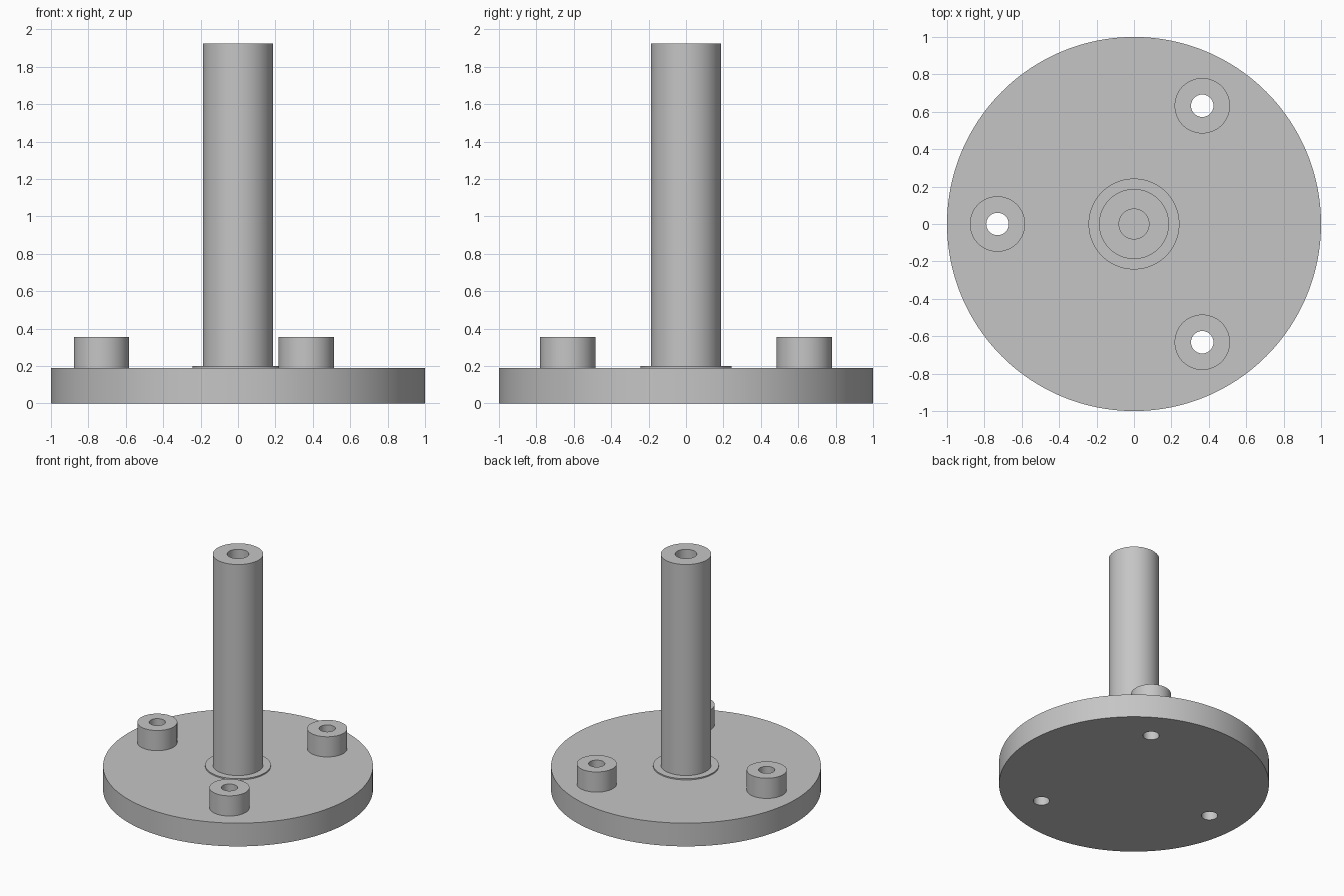
import bpy
import math

default = bpy.data.objects.get("Cube")
if default:
    bpy.data.objects.remove(default, do_unlink=True)

SEGMENTS = 96
PLATE_R, PLATE_TOP = 1.0, 0.19
POST_R, POST_TOP = 0.187, 1.925
BORE_R, BORE_FLOOR = 0.08, 1.45
COLLAR_R, COLLAR_TOP = 0.243, 0.2
BOSS_R, BOSS_TOP, HOLE_R = 0.148, 0.355, 0.06
BOLT_CIRCLE = 0.73

grey = bpy.data.materials.new("light_grey")
grey.use_nodes = True
colour = (0.56, 0.56, 0.56, 1)
grey.diffuse_color = colour
grey.node_tree.nodes["Principled BSDF"].inputs["Base Color"].default_value = colour


def finish(obj):
    bpy.ops.object.select_all(action="DESELECT")
    obj.select_set(True)
    bpy.context.view_layer.objects.active = obj
    bpy.ops.object.shade_smooth_by_angle(angle=math.radians(30))


def lathe(name, profile, location=(0, 0, 0)):
    """Turn a profile of (radius, height) points, listed from the outside bottom upward."""
    verts, faces, rings = [], [], []
    for r, z in profile:
        start = len(verts)
        rings.append(start)
        for i in range(SEGMENTS):
            a = math.tau * i / SEGMENTS
            verts.append((r * math.cos(a), r * math.sin(a), z))
    for low, high in zip(rings, rings[1:]):
        for i in range(SEGMENTS):
            j = (i + 1) % SEGMENTS
            faces.append((low + i, low + j, high + j, high + i))
    # An inner last ring that does not return to the base is a blind floor
    if profile[-1][1] != profile[0][1]:
        faces.append([rings[-1] + i for i in range(SEGMENTS)])
    mesh = bpy.data.meshes.new(name)
    mesh.from_pydata(verts, [], faces)
    mesh.materials.append(grey)
    obj = bpy.data.objects.new(name, mesh)
    obj.location = location
    bpy.context.collection.objects.link(obj)
    finish(obj)
    return obj


# Round base plate
bpy.ops.mesh.primitive_cylinder_add(vertices=SEGMENTS * 2, radius=PLATE_R,
                                    depth=PLATE_TOP, location=(0, 0, PLATE_TOP / 2))
plate = bpy.context.object
plate.name = "base_plate"
plate.data.materials.append(grey)

# Three raised bosses with bolt holes running through the plate
for name, degrees in (("left_back", 60), ("right", 180), ("left_front", 300)):
    a = math.radians(degrees)
    x, y = BOLT_CIRCLE * math.cos(a), BOLT_CIRCLE * math.sin(a)
    bpy.ops.mesh.primitive_cylinder_add(vertices=SEGMENTS, radius=HOLE_R,
                                        depth=1, location=(x, y, 0))
    cutter = bpy.context.object
    cutter.name = name + "_hole_cutter"
    cutter.hide_render = True
    cutter.data.materials.append(grey)
    bpy.context.view_layer.objects.active = plate
    cut = plate.modifiers.new(name + "_hole", "BOOLEAN")
    cut.operation, cut.solver, cut.object = "DIFFERENCE", "EXACT", cutter
    bpy.ops.object.modifier_apply(modifier=cut.name)
    bpy.data.objects.remove(cutter, do_unlink=True)
    lathe(name + "_boss", [(BOSS_R, PLATE_TOP), (BOSS_R, BOSS_TOP),
                           (HOLE_R, BOSS_TOP), (HOLE_R, PLATE_TOP)], (x, y, 0))
finish(plate)

# Thin collar around the foot of the post
lathe("collar", [(COLLAR_R, PLATE_TOP), (COLLAR_R, COLLAR_TOP),
                 (POST_R, COLLAR_TOP), (POST_R, PLATE_TOP)])

# Central post with a blind bore in its top
lathe("post", [(POST_R, PLATE_TOP), (POST_R, POST_TOP),
               (BORE_R, POST_TOP), (BORE_R, BORE_FLOOR)])
